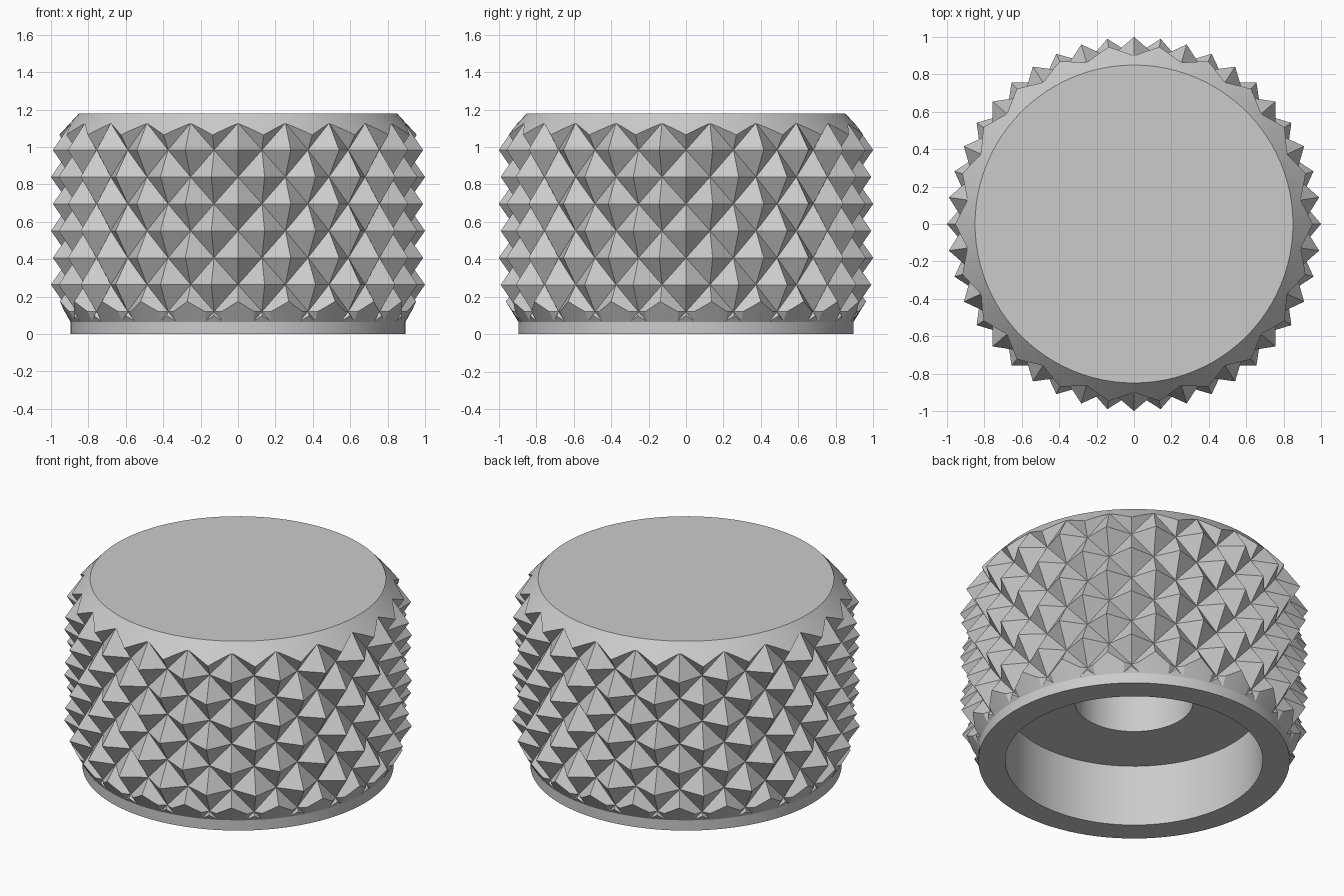
import bpy
import bmesh
import math

if "Cube" in bpy.data.objects:
    bpy.data.objects.remove(bpy.data.objects["Cube"], do_unlink=True)

STEPS = 44             # half-steps of the diamond pattern around the grip
ROW = 0.144            # height between diamond rows
TIP, VALLEY = 1.0, 0.9


def make_material(name, rgb):
    mat = bpy.data.materials.new(name)
    mat.use_nodes = True
    colour = (*rgb, 1.0)
    mat.diffuse_color = colour
    mat.node_tree.nodes["Principled BSDF"].inputs["Base Color"].default_value = colour
    return mat


def add_object(name, bm):
    bmesh.ops.recalc_face_normals(bm, faces=bm.faces[:])
    mesh = bpy.data.meshes.new(name)
    bm.to_mesh(mesh)
    bm.free()
    obj = bpy.data.objects.new(name, mesh)
    bpy.context.collection.objects.link(obj)
    return obj


def knurled_cylinder(name):
    """Cylinder of staggered pyramids, taller than the finished part."""
    bm = bmesh.new()

    def is_tip(i, j):
        return (i + j) % 2 == 0

    rings = []
    for i in range(-2, 9):
        ring = []
        for j in range(STEPS):
            r = TIP if is_tip(i, j) else VALLEY
            a = math.tau * j / STEPS - math.pi / 2
            ring.append(bm.verts.new((r * math.cos(a), r * math.sin(a), 0.12 + ROW * i)))
        rings.append(ring)
    for i, (low, high) in enumerate(zip(rings, rings[1:])):
        for j in range(STEPS):
            k = (j + 1) % STEPS
            a, b, c, d = low[j], low[k], high[k], high[j]
            # the diagonal always joins two valley corners
            if is_tip(i, j):
                bm.faces.new((a, b, d))
                bm.faces.new((b, c, d))
            else:
                bm.faces.new((a, b, c))
                bm.faces.new((a, c, d))
    # flat end caps as fans
    for ring in (rings[0], rings[-1]):
        centre = bm.verts.new((0, 0, ring[0].co.z))
        for j in range(STEPS):
            bm.faces.new((ring[j], ring[(j + 1) % STEPS], centre))
    return add_object(name, bm)


def turned_solid(name, profile, segments=96):
    """Revolve a profile of (radius, height) points about z."""
    bm = bmesh.new()
    verts = [bm.verts.new((r, 0, z)) for r, z in profile]
    edges = [bm.edges.new(pair) for pair in zip(verts, verts[1:])]
    bmesh.ops.spin(bm, geom=verts + edges, cent=(0, 0, 0), axis=(0, 0, 1),
                   angle=math.tau, steps=segments, use_duplicate=False)
    bmesh.ops.remove_doubles(bm, verts=bm.verts[:], dist=0.0001)
    return add_object(name, bm)


# Knurled grip
knob = knurled_cylinder("knurled_knob")

# Turned envelope: stepped bore, lower neck, flared base and top chamfer
envelope = turned_solid("turned_envelope", [
    (0, 0.9), (0.34, 0.9), (0.34, 0.39), (0.74, 0.39), (0.74, 0),
    (0.895, 0), (0.895, 0.065), (1.05, 0.32), (1.05, 0.963),
    (0.85, 1.18), (0, 1.18)])
envelope.hide_render = True

# Trim the knurling to the turned shape
trim = knob.modifiers.new("trim", 'BOOLEAN')
trim.operation = 'INTERSECT'
trim.solver = 'EXACT'
trim.object = envelope
bpy.ops.object.select_all(action='DESELECT')
knob.select_set(True)
bpy.context.view_layer.objects.active = knob
bpy.ops.object.modifier_apply(modifier=trim.name)
bpy.data.objects.remove(envelope, do_unlink=True)

# One grey finish, smooth turned surfaces and crisp knurling
knob.data.materials.clear()
knob.data.materials.append(make_material("light_grey", (0.6, 0.6, 0.6)))
for face in knob.data.polygons:
    face.material_index = 0
bpy.ops.object.shade_smooth_by_angle(angle=math.radians(25))
